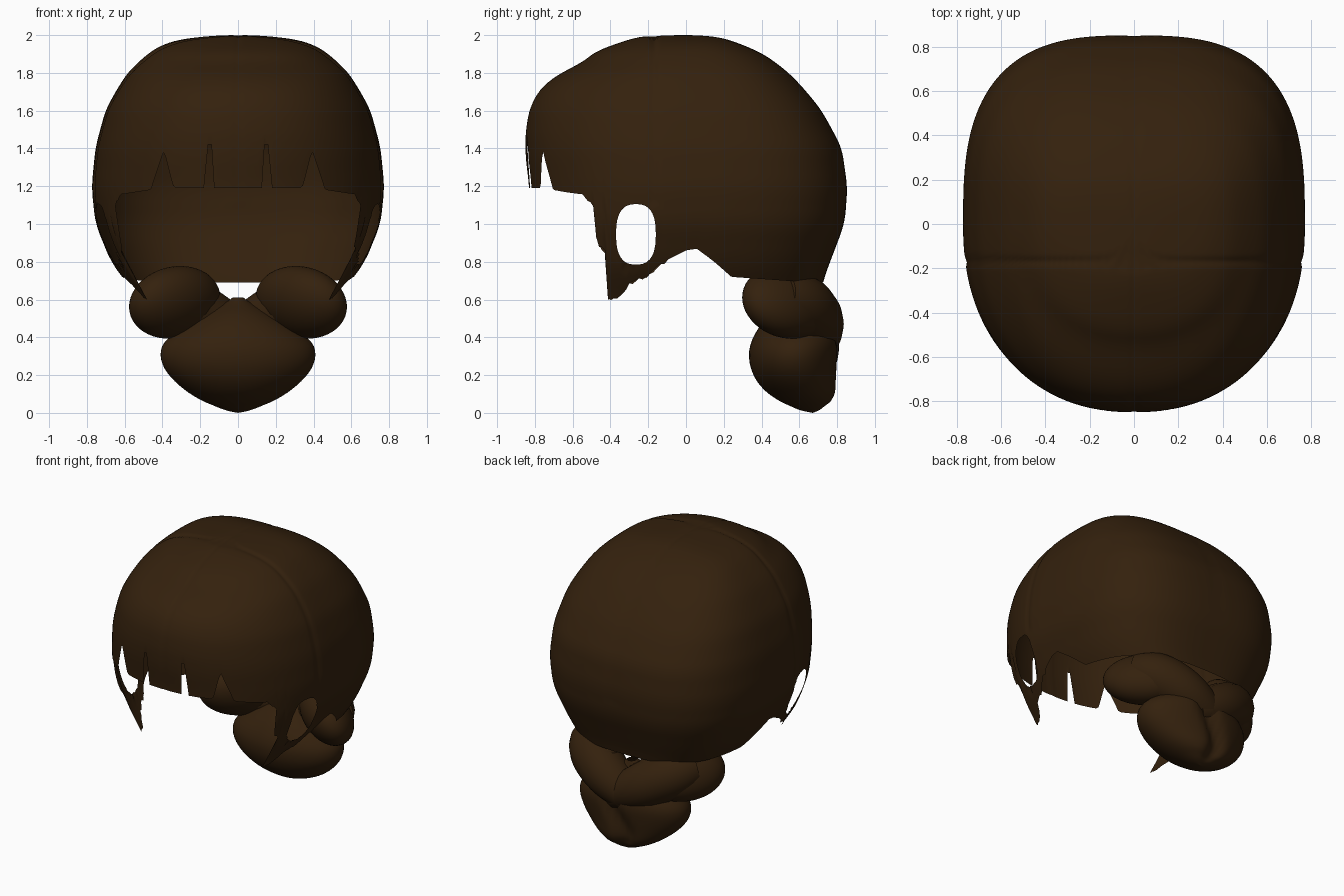
import bpy, bmesh, math, random
from mathutils import Vector

random.seed(4)
if "Cube" in bpy.data.objects:
    bpy.data.objects.remove(bpy.data.objects["Cube"], do_unlink=True)

brown = bpy.data.materials.new("dark_brown_hair")
brown.use_nodes = True
color = (0.034, 0.015, 0.004, 1)
brown.diffuse_color = color
bsdf = brown.node_tree.nodes["Principled BSDF"]
bsdf.inputs["Base Color"].default_value = color
bsdf.inputs["Roughness"].default_value = 0.8


def lerp(table, v):
    if v <= table[0][0]:
        return table[0][1]
    for (a, p), (b, q) in zip(table, table[1:]):
        if v <= b:
            return p + (q - p) * (v - a) / (b - a)
    return table[-1][1]


def soft(table, v, w=0.03):
    """Table lookup with rounded corners."""
    w = min(w, v)
    return sum(lerp(table, v + w * k / 3) for k in range(-3, 4)) / 7


def bump(v, width):
    return math.exp(-(v / width) ** 2)


def power(v, e):
    return math.copysign(abs(v) ** e, v)


def finish(name, bm):
    bmesh.ops.remove_doubles(bm, verts=bm.verts, dist=0.0004)
    bmesh.ops.recalc_face_normals(bm, faces=bm.faces)
    for f in bm.faces:
        f.smooth = True
    mesh = bpy.data.meshes.new(name)
    bm.to_mesh(mesh)
    bm.free()
    mesh.materials.append(brown)
    bpy.context.collection.objects.link(bpy.data.objects.new(name, mesh))


def skin(bm, rings):
    """Join closed rings of points with quads."""
    rows = [[bm.verts.new(p) for p in ring] for ring in rings]
    n = len(rows[0])
    for a, b in zip(rows, rows[1:]):
        for i in range(n):
            j = (i + 1) % n
            bm.faces.new((a[i], a[j], b[j], b[i]))


# Scalp profiles: half width, front depth, back depth against sqrt(2 - z)
WIDTH = [(0, 0), (.1, .2), (.17, .33), (.26, .43), (.45, .585), (.63, .7), (.775, .755),
         (.9, .775), (1, .755), (1.1, .67), (1.14, .61), (1.2, .5)]
FRONT = [(0, 0), (.06, .2), (.2, .35), (.3, .48), (.38, .55), (.43, .63), (.48, .71),
         (.55, .785), (.63, .83), (.72, .85), (.8, .85), (.9, .83), (1.2, .82)]
BACK = [(0, 0), (.1, .16), (.22, .29), (.32, .41), (.45, .545), (.63, .715), (.775, .825),
        (.9, .855), (1, .84), (1.1, .76), (1.14, .725), (1.2, .7)]
# Lower hair edge along the side, height against y
EDGE = [(-.56, 1.17), (-.49, 1.1), (-.475, .89), (-.43, .85), (-.42, .6), (-.37, .61),
        (-.3, .68), (-.2, .73), (-.1, .81), (.04, .88), (.15, .8), (.25, .72), (.7, .69)]


def scalp_point(a, q):
    s, c = math.sin(a), -math.cos(a)
    front = c < 0
    e = 2 / (2.25 if front else 2.9)
    p = Vector((soft(WIDTH, q) * power(s, e),
                soft(FRONT if front else BACK, q) * power(c, e), 2 - q * q))
    # shallow seam across the crown and a faint centre parting
    groove = .01 * bump(p.y + .17, .015) + .004 * bump(p.x, .015)
    if p.z > 1.1:
        mid = Vector((0, 0, 1.2))
        p = mid + (p - mid) * (1 - groove)
    return p


def hair_edge(a):
    p = scalp_point(a, .9)
    x = abs(p.x)
    if p.y < -.5 and x < .62:
        # fringe locks separated by narrow gaps
        gap = .23 if abs(x - .155) < .014 else 0
        gap = max(gap, .2 * (1 - abs(x - .4) / .06))
        return 1.19 - .03 * max(0, x - .4) / .2 + gap
    ragged = random.uniform(-.012, .012) if p.y < -.1 else 0
    return lerp(EDGE, p.y * (.9 if p.y > 0 else 1)) + ragged


# Scalp hair: level rows down to the brow, then rows that follow the cut edge
COLS, UPPER, LOWER, BROW = 288, 36, 36, .72
depths = [math.sqrt(2 - hair_edge(2 * math.pi * i / COLS)) for i in range(COLS)]


def row_depth(i, r):
    if r <= UPPER:
        return BROW * r / UPPER
    return BROW + (depths[i] - BROW) * (r - UPPER) / LOWER


bm = bmesh.new()
skin(bm, [[scalp_point(2 * math.pi * i / COLS, row_depth(i, r)) for i in range(COLS)]
          for r in range(UPPER + LOWER + 1)])


# Ear openings: remove the faces inside a rounded box, then even out the rim
def ear(p):
    return Vector(((p.y + .265) / .105, (p.z - .945) / .16))


def ear_radius(d):
    return (abs(d.x) ** 2.6 + abs(d.y) ** 2.6) ** (1 / 2.6)


holes = [f for f in bm.faces if ear_radius(ear(f.calc_center_median())) < 1]
rim = {v for f in holes for v in f.verts}
bmesh.ops.delete(bm, geom=holes, context='FACES')
for v in rim:
    if v.is_valid:
        d = ear(v.co)
        d /= ear_radius(d)
        v.co.y, v.co.z = -.265 + d.x * .105, .945 + d.y * .16
finish("scalp_hair", bm)


# Side rolls under the nape: outer ends forward, inner ends towards the back
def nape_roll(name, side):
    bm = bmesh.new()
    bmesh.ops.create_uvsphere(bm, u_segments=40, v_segments=24, radius=1)
    for v in bm.verts:
        x, y, z = v.co
        v.co = (side * (.335 + .24 * x - .03 * z), .53 - .11 * x + .205 * y,
                .585 + .19 * z - .03 * y)
    finish(name, bm)


for side, label in ((1, "left"), (-1, "right")):
    nape_roll(label + "_nape_roll", side)

    # Thick strand wrapping over the back of the knot
    path = [Vector((side * x, y, z)) for x, y, z in
            ((.42, .5, .62), (.35, .58, .6), (.23, .66, .54), (.08, .705, .45), (-.08, .69, .37))]
    cu = bpy.data.curves.new(label + "_wrap", 'CURVE')
    cu.dimensions = '3D'
    cu.bevel_depth = .15
    cu.bevel_resolution = 7
    cu.use_fill_caps = True
    sp = cu.splines.new('NURBS')
    sp.points.add(len(path) - 1)
    for pt, co, r in zip(sp.points, path, (.8, 1.1, 1.1, 1, .7)):
        pt.co = (*co, 1)
        pt.radius = r
    sp.use_endpoint_u = True
    sp.order_u = 4
    sp.resolution_u = 10
    cu.materials.append(brown)
    bpy.context.collection.objects.link(bpy.data.objects.new(label + "_wrap_strand", cu))

# Low knot: lofted pear with a crease down the back
KNOT_W = [(0, 0), (.015, .08), (.06, .19), (.12, .285), (.2, .37), (.26, .405), (.32, .415),
          (.38, .395), (.43, .33), (.48, .25), (.54, .15), (.59, .06), (.61, 0)]
KNOT_FRONT = [(0, .67), (.02, .57), (.08, .46), (.14, .39), (.22, .345), (.3, .33), (.37, .34),
              (.43, .37), (.5, .42), (.56, .5), (.61, .6)]
KNOT_BACK = [(0, .67), (.02, .75), (.08, .795), (.2, .8), (.36, .82), (.45, .8), (.61, .64)]
bm = bmesh.new()
rings = []
for r in range(41):
    z = .305 * (1 - math.cos(math.pi * r / 40))
    w, f, b = (soft(t, z, .04) for t in (KNOT_W, KNOT_FRONT, KNOT_BACK))
    ring = []
    for i in range(56):
        a = 2 * math.pi * i / 56
        x, c = w * math.cos(a), math.sin(a)
        crease = .05 * bump(x + .05 * math.sin(z * 12), .06) * max(0, c) * min(1, w / .2)
        ring.append((x, (f + b) / 2 + (b - f) / 2 * c - crease, z))
    rings.append(ring)
skin(bm, rings)
finish("low_knot", bm)
